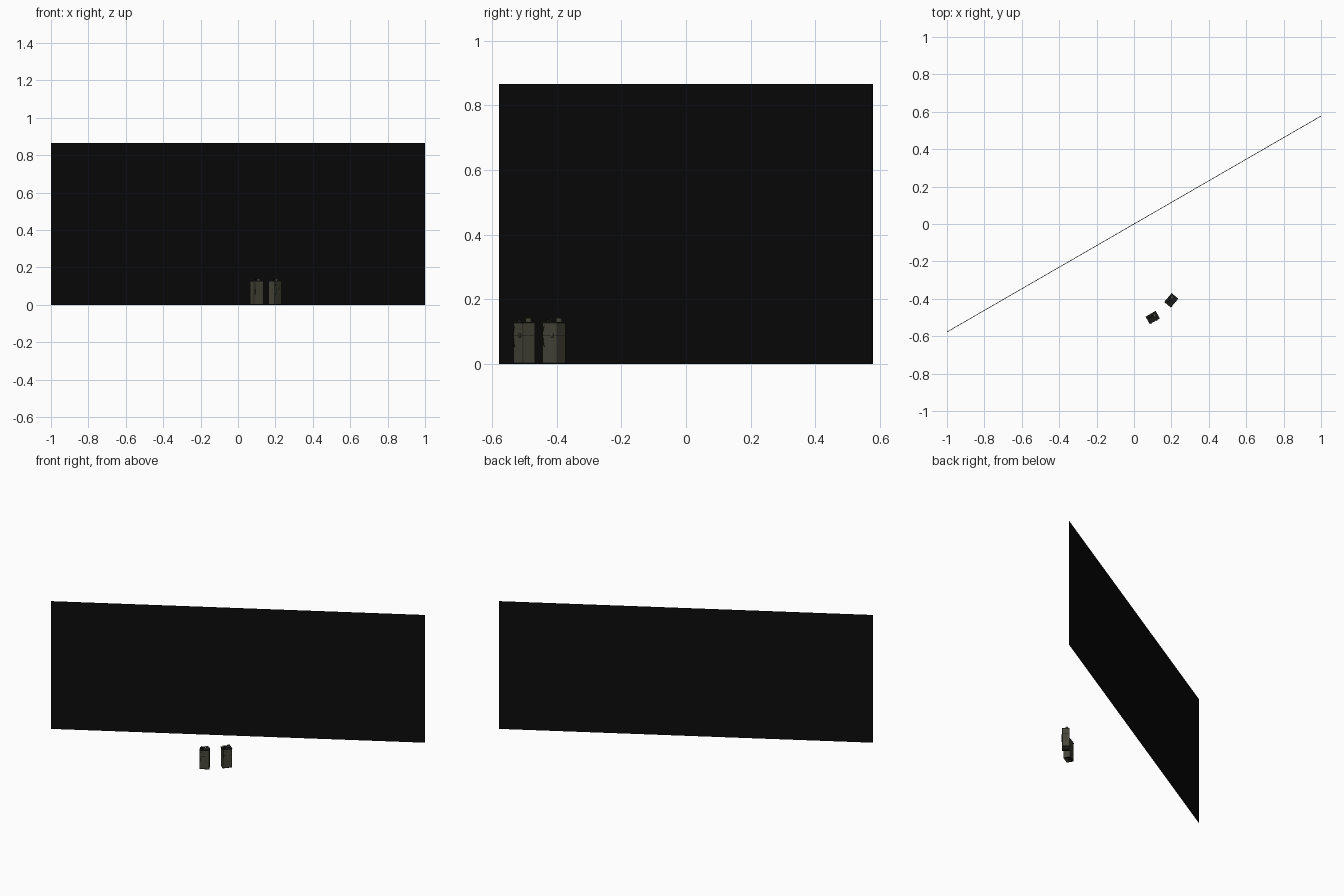
import bpy, math
from mathutils import Matrix, Vector

if "Cube" in bpy.data.objects:
    bpy.data.objects.remove(bpy.data.objects["Cube"])

def material(name, rgb):
    m = bpy.data.materials.new(name)
    m.diffuse_color = (*rgb, 1)
    m.use_nodes = True
    m.node_tree.nodes["Principled BSDF"].inputs["Base Color"].default_value = m.diffuse_color
    return m

BLACK = material("matte black", (0.0035, 0.0035, 0.0035))
OLIVE = material("olive drab", (0.062, 0.062, 0.042))
DARK = material("dark rubber", (0.010, 0.010, 0.009))

def finish(o, name, mat, frame, bevel=0):
    o.name = name
    o.data.materials.append(mat)
    o.matrix_world = frame @ o.matrix_world
    if bevel:
        b = o.modifiers.new("bevel", 'BEVEL')
        b.width, b.segments = bevel, 2
    return o

def box(name, size, loc, mat, frame=Matrix(), bevel=0):
    bpy.ops.mesh.primitive_cube_add(size=1)
    o = bpy.context.object
    o.data.transform(Matrix.Diagonal((*size, 1)))
    o.matrix_world = Matrix.Translation(loc)
    return finish(o, name, mat, frame, bevel)

def knob(name, r, h, loc, mat, frame):
    bpy.ops.mesh.primitive_cylinder_add(vertices=20, radius=r, depth=h)
    o = bpy.context.object
    bpy.ops.object.shade_smooth_by_angle()
    o.matrix_world = Matrix.Translation(loc)
    return finish(o, name, mat, frame)

def wire(name, pts, r, mat, frame):
    c = bpy.data.curves.new(name, 'CURVE')
    c.dimensions, c.bevel_depth, c.bevel_resolution = '3D', r, 2
    s = c.splines.new('POLY')
    s.points.add(len(pts) - 1)
    for p, q in zip(s.points, pts):
        p.co = (*q, 1)
    o = bpy.data.objects.new(name, c)
    bpy.context.collection.objects.link(o)
    return finish(o, name, mat, frame)

# Large thin upright panel, turned 30 degrees
box("back_panel", (2 / math.cos(math.radians(30)), 0.003, 0.866), (0, 0, 0.433), BLACK,
    Matrix.Rotation(math.radians(30), 4, 'Z'))

# Two identical small canisters standing in front
def canister(tag, x, y, angle):
    f = Matrix.Translation((x, y, 0)) @ Matrix.Rotation(math.radians(angle), 4, 'Z')
    box(tag + "_body", (0.060, 0.044, 0.126), (0, 0, 0.063), OLIVE, f, 0.003)
    box(tag + "_lid", (0.062, 0.046, 0.005), (0, 0, 0.1265), DARK, f, 0.001)
    box(tag + "_foot", (0.061, 0.045, 0.004), (0, 0, 0.002), DARK, f, 0.001)
    # top fittings
    knob(tag + "_cap", 0.009, 0.012, (0.015, 0.006, 0.135), OLIVE, f)
    knob(tag + "_dial", 0.006, 0.009, (-0.017, -0.008, 0.1325), DARK, f)
    wire(tag + "_top_handle", [(-0.022, 0.008, 0.128), (-0.020, 0.008, 0.141),
                               (0.008, 0.008, 0.141), (0.012, 0.008, 0.130)], 0.002, OLIVE, f)
    # seam, latch and wire bail on the front
    box(tag + "_seam", (0.0605, 0.0445, 0.0015), (0, 0, 0.088), DARK, f)
    box(tag + "_latch", (0.010, 0.004, 0.012), (0.012, -0.023, 0.088), OLIVE, f, 0.001)
    wire(tag + "_bail", [(-0.022, -0.021, 0.118), (-0.024, -0.025, 0.108), (-0.024, -0.026, 0.085),
                         (-0.022, -0.025, 0.062), (-0.022, -0.021, 0.052)], 0.0012, DARK, f)

canister("left_canister", 0.10, -0.50, 30)
canister("right_canister", 0.199, -0.408, 50)
